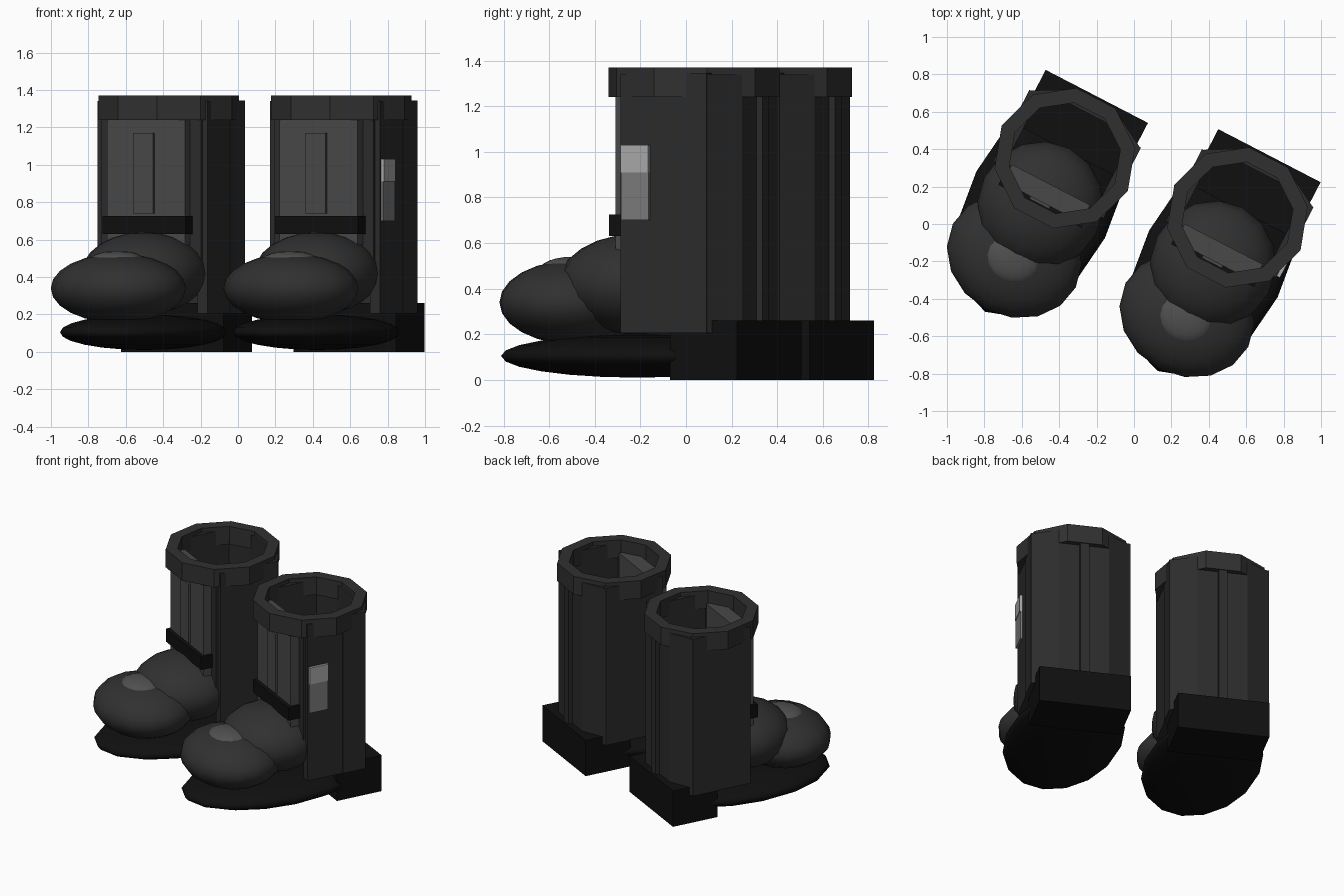
import bpy, bmesh, math
from mathutils import Matrix

if "Cube" in bpy.data.objects:
    bpy.data.objects.remove(bpy.data.objects["Cube"])


def material(name, v):
    m = bpy.data.materials.new(name)
    m.diffuse_color = (v, v, v, 1)
    m.use_nodes = True
    m.node_tree.nodes["Principled BSDF"].inputs["Base Color"].default_value = m.diffuse_color
    return m


BLACK = material("rubber", 0.005)
LEATHER = material("leather", 0.03)
PANEL = material("panel", 0.025)
TONGUE = material("tongue", 0.065)
PATCH = material("toe_patch", 0.08)
STEEL = material("steel", 0.2)
BRIGHT = material("bright_steel", 0.4)

place = Matrix()   # placement of the boot being built
side = ""


def finish(bm, name, mat, smooth=False):
    bmesh.ops.recalc_face_normals(bm, faces=bm.faces)
    bm.transform(place)
    me = bpy.data.meshes.new(side + name)
    bm.to_mesh(me)
    bm.free()
    me.materials.append(mat)
    for p in me.polygons:
        p.use_smooth = smooth
    ob = bpy.data.objects.new(side + name, me)
    bpy.context.collection.objects.link(ob)
    return ob


def box(name, mat, x0, x1, y0, y1, z0, z1):
    bm = bmesh.new()
    bmesh.ops.create_cube(bm, size=1)
    bm.transform(Matrix.Translation(((x0 + x1) / 2, (y0 + y1) / 2, (z0 + z1) / 2))
                 @ Matrix.Diagonal((x1 - x0, y1 - y0, z1 - z0, 1)))
    return finish(bm, name, mat)


def ellipsoid(name, mat, c, r):
    bm = bmesh.new()
    bmesh.ops.create_uvsphere(bm, u_segments=16, v_segments=12, radius=1)
    bm.transform(Matrix.Translation(c) @ Matrix.Diagonal((*r, 1)))
    return finish(bm, name, mat, True)


def wall(name, mat, outer, inner, z0, z1, closed):
    """Upright wall between two matching outlines."""
    bm = bmesh.new()
    n = len(outer)
    cols = [[bm.verts.new((*p, z)) for p, z in ((o, z0), (o, z1), (i, z1), (i, z0))]
            for o, i in zip(outer, inner)]
    for k in range(n if closed else n - 1):
        a, b = cols[k], cols[(k + 1) % n]
        for j in range(4):
            bm.faces.new((a[j], b[j], b[(j + 1) % 4], a[(j + 1) % 4]))
    if not closed:
        bm.faces.new(cols[0])
        bm.faces.new(cols[-1])
    return finish(bm, name, mat)


def ngon(r, n=10):
    return [(r * math.cos(math.tau * k / n), r * math.sin(math.tau * k / n)) for k in range(n)]


def mirrored(pts):
    return pts + [(-x, y) for x, y in reversed(pts)]


def build_boot():
    # sole running the full length, and heel
    ellipsoid("sole", BLACK, (0, -0.28, 0.105), (0.387, 0.645, 0.095))
    box("heel", BLACK, -0.308, 0.308, 0.04, 0.372, 0, 0.26)
    # rounded foot
    ellipsoid("toe", LEATHER, (0, -0.587, 0.34), (0.37, 0.325, 0.185))
    ellipsoid("instep", LEATHER, (0, -0.285, 0.42), (0.335, 0.345, 0.22))
    ellipsoid("toe_patch", PATCH, (0, -0.60, 0.485), (0.155, 0.14, 0.055))
    # open-fronted shaft wall
    outer = mirrored([(0.332, -0.19), (0.332, 0.235), (0.17, 0.325)])
    inner = mirrored([(0.27, -0.19), (0.27, 0.19), (0.13, 0.27)])
    wall("shaft", PANEL, outer, inner, 0.205, 1.34, False)
    # raised rear strips and spine
    for s, n in ((1, "right"), (-1, "left")):
        x = sorted((s * 0.29, s * 0.336))
        box("rear_strip_" + n, PANEL, *x, 0.07, 0.237, 0.205, 1.345)
    box("spine", PANEL, -0.03, 0.03, 0.30, 0.355, 0.205, 1.34)
    # front tongue, its strip and the ankle strap
    box("tongue", TONGUE, -0.235, 0.235, -0.265, -0.16, 0.57, 1.28)
    box("tongue_strip", TONGUE, -0.07, 0.05, -0.28, -0.25, 0.74, 1.17)
    box("front_filler", PANEL, -0.30, 0.30, -0.205, -0.17, 0.4, 1.27)
    box("ankle_strap", BLACK, -0.25, 0.25, -0.29, -0.19, 0.63, 0.725)
    # collar
    wall("collar", LEATHER, ngon(0.38), ngon(0.30), 1.24, 1.37, True)


for side, cx, cy in (("left_", -0.37, 0.352), ("right_", 0.553, 0.035)):
    place = Matrix.Translation((cx, cy, 0)) @ Matrix.Rotation(math.radians(-27.4), 4, "Z")
    build_boot()

# two-tone buckle on the outer side of the right boot
box("buckle_lower", STEEL, 0.325, 0.346, -0.182, -0.045, 0.70, 0.91)
box("buckle_upper", BRIGHT, 0.325, 0.35, -0.182, -0.045, 0.91, 1.03)
